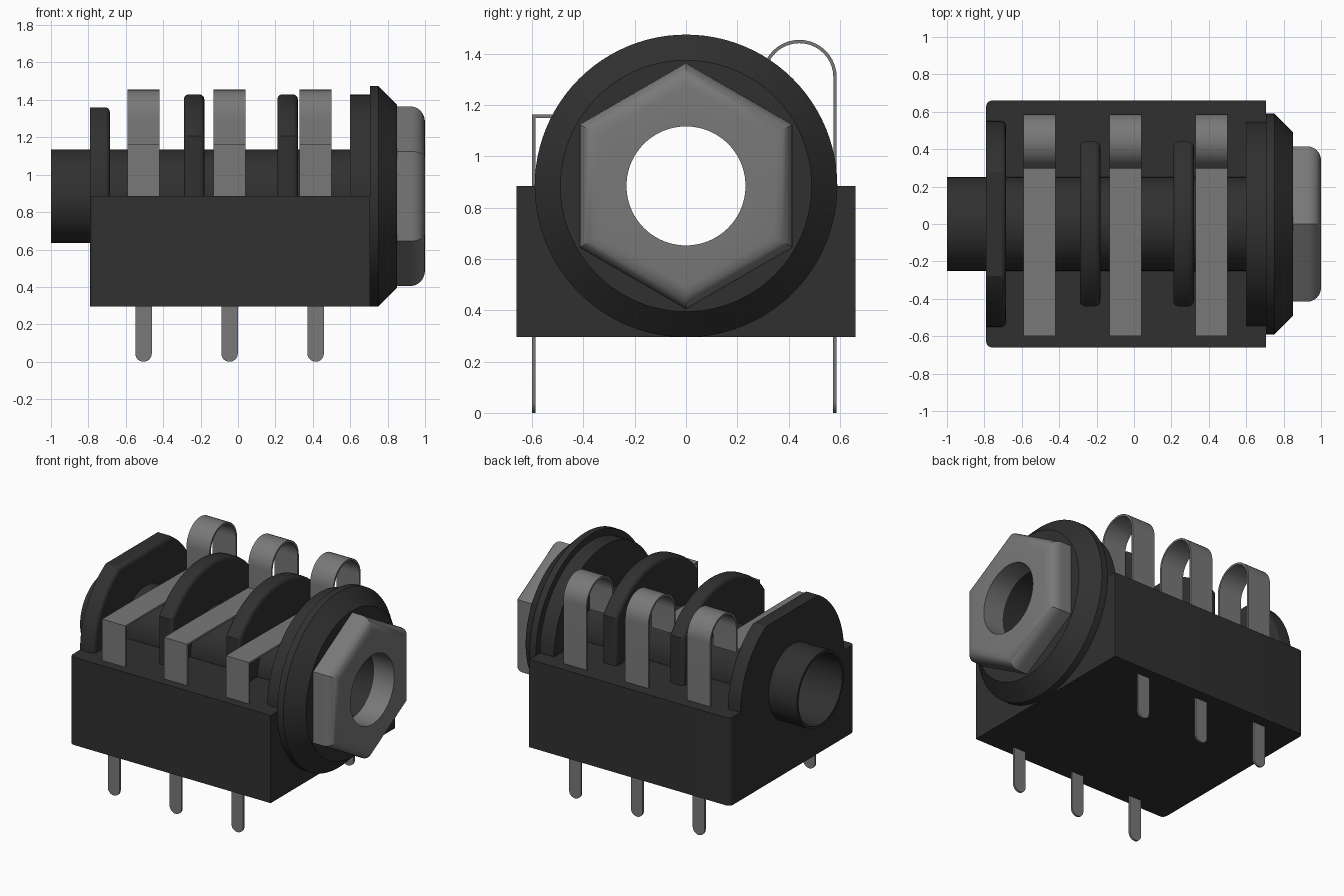
import bpy, bmesh, math
from mathutils import Vector

if "Cube" in bpy.data.objects:
    bpy.data.objects.remove(bpy.data.objects["Cube"])

CZ = 0.885          # height of the socket axis, also the top of the housing
PI = math.pi


def material(name, v):
    m = bpy.data.materials.new(name)
    m.diffuse_color = (v, v, v, 1)
    m.use_nodes = True
    m.node_tree.nodes["Principled BSDF"].inputs["Base Color"].default_value = m.diffuse_color
    return m


PLASTIC = material("black plastic", 0.03)
METAL = material("grey metal", 0.19)


def finish(bm, name, mat):
    bmesh.ops.recalc_face_normals(bm, faces=bm.faces[:])
    me = bpy.data.meshes.new(name)
    bm.to_mesh(me)
    bm.free()
    ob = bpy.data.objects.new(name, me)
    bpy.context.collection.objects.link(ob)
    me.materials.append(mat)
    return ob


def activate(ob):
    bpy.ops.object.select_all(action='DESELECT')
    ob.select_set(True)
    bpy.context.view_layer.objects.active = ob


def smooth(ob, deg=28):
    activate(ob)
    bpy.ops.object.shade_smooth_by_angle(angle=math.radians(deg))


def prism(name, pts, a, b, mat, axis='x', bevel=0, pick=None, segs=4):
    """Extrude a profile along x (points y,z) or y (points x,z)."""
    bm = bmesh.new()
    place = (lambda p, t: (t, *p)) if axis == 'x' else (lambda p, t: (p[0], t, p[1]))
    f = bm.faces.new([bm.verts.new(place(p, a)) for p in pts])
    new = bmesh.ops.extrude_face_region(bm, geom=[f])['geom']
    shift = Vector((b - a, 0, 0)) if axis == 'x' else Vector((0, b - a, 0))
    bmesh.ops.translate(bm, vec=shift, verts=[v for v in new if isinstance(v, bmesh.types.BMVert)])
    if bevel:
        edges = [e for e in bm.edges if pick(*(v.co for v in e.verts))]
        bmesh.ops.bevel(bm, geom=edges, offset=bevel, segments=segs, profile=0.5,
                        affect='EDGES', clamp_overlap=True)
    return finish(bm, name, mat)


def lathe(name, prof, mat, n=96, closed=False):
    """Spin (x, radius) points about the socket axis."""
    bm = bmesh.new()
    rings = [[bm.verts.new((x, r * math.cos(2 * PI * i / n), CZ + r * math.sin(2 * PI * i / n)))
              for i in range(n)] for x, r in prof]
    pairs = list(zip(rings, rings[1:]))
    if closed:
        pairs.append((rings[-1], rings[0]))
    else:
        bm.faces.new(rings[0])
        bm.faces.new(rings[-1])
    for r, s in pairs:
        for i in range(n):
            j = (i + 1) % n
            bm.faces.new((r[i], r[j], s[j], s[i]))
    return finish(bm, name, mat)


def arc(cy, cz, r, a0, a1, n):
    return [(cy + r * math.cos(a0 + (a1 - a0) * i / n), cz + r * math.sin(a0 + (a1 - a0) * i / n))
            for i in range(n + 1)]


# Bore cutter
bore = lathe("bore_cutter", [(-1.2, 0.235), (0.849, 0.235), (0.849, 0.232), (1.2, 0.232)], METAL)
bore.hide_render = True


def drill(ob):
    activate(ob)
    m = ob.modifiers.new("bore", 'BOOLEAN')
    m.object, m.operation, m.solver = bore, 'DIFFERENCE', 'EXACT'
    bpy.ops.object.modifier_apply(modifier=m.name)
    smooth(ob)


# Housing with rounded rear uprights
drill(prism("housing", [(-0.66, 0.295), (0.66, 0.295), (0.66, CZ), (-0.66, CZ)], -0.79, 0.705, PLASTIC,
            bevel=0.03, pick=lambda p, q: p.x < 0 and q.x < 0 and abs(p.z - q.z) > 0.1))

# End plate with a flat top
a = math.asin(0.475 / 0.55)
drill(prism("end_plate", arc(0, CZ, 0.55, 0, a, 20) + arc(0, CZ, 0.55, PI - a, PI, 20)
            + [(-0.55, 0.8), (0.55, 0.8)], -0.79, -0.685, PLASTIC, bevel=0.025,
            pick=lambda p, q: p.x > -0.7 and q.x > -0.7))

# Divider ribs with straight sides
a = math.acos(0.44 / 0.545)
for i, x in enumerate((-0.235, 0.265)):
    drill(prism(f"divider_rib_{i + 1}", arc(0, CZ, 0.545, a, PI - a, 48) + [(-0.44, 0.8), (0.44, 0.8)],
                x - 0.055, x + 0.055, PLASTIC, bevel=0.028,
                pick=lambda p, q: abs(p.x - q.x) < 1e-4))

# Collar, tapered flange and hollow barrel
drill(lathe("collar", [(0.6, 0.545), (0.71, 0.545)], PLASTIC))
drill(lathe("flange", [(0.705, 0.59), (0.75, 0.59), (0.85, 0.49)], PLASTIC))
smooth(lathe("barrel", [(-1, 0.25), (0.849, 0.25), (0.849, 0.232), (-1, 0.232)], PLASTIC, closed=True))

# Hexagonal nut with a rounded outer rim
drill(prism("hex_nut", [(0.48 * math.sin(k * PI / 3), CZ + 0.48 * math.cos(k * PI / 3)) for k in range(6)],
            0.85, 1.0, METAL, bevel=0.075, segs=6, pick=lambda p, q: p.x > 0.99 and q.x > 0.99))

# Spring contacts and solder pins
path = ([(-0.593, 0.8), (-0.593, 1.157), (-0.27, 1.157), (0.303, 1.15)]
        + arc(0.442, 1.309, 0.139, PI, 0, 20) + [(0.581, 0.8)])
for i, x in enumerate((-0.505, -0.045, 0.415)):
    bm = bmesh.new()
    rows = [[bm.verts.new((x + s * 0.086, y, z)) for s in (-1, 1)] for y, z in path]
    for r, s in zip(rows, rows[1:]):
        bm.faces.new((r[0], r[1], s[1], s[0]))
    strip = finish(bm, f"spring_contact_{i + 1}", METAL)
    m = strip.modifiers.new("thickness", 'SOLIDIFY')
    m.thickness, m.offset, m.use_even_offset = 0.013, 0, True
    activate(strip)
    bpy.ops.object.modifier_apply(modifier=m.name)
    smooth(strip)
    for side, y in (("front", -0.6), ("back", 0.574)):
        pin = prism(f"{side}_pin_{i + 1}", arc(x, 0.044, 0.044, PI, 2 * PI, 14)
                    + [(x + 0.044, 0.32), (x - 0.044, 0.32)], y, y + 0.013, METAL, axis='y')
        smooth(pin)

# Remove the helper
bpy.data.objects.remove(bore, do_unlink=True)
